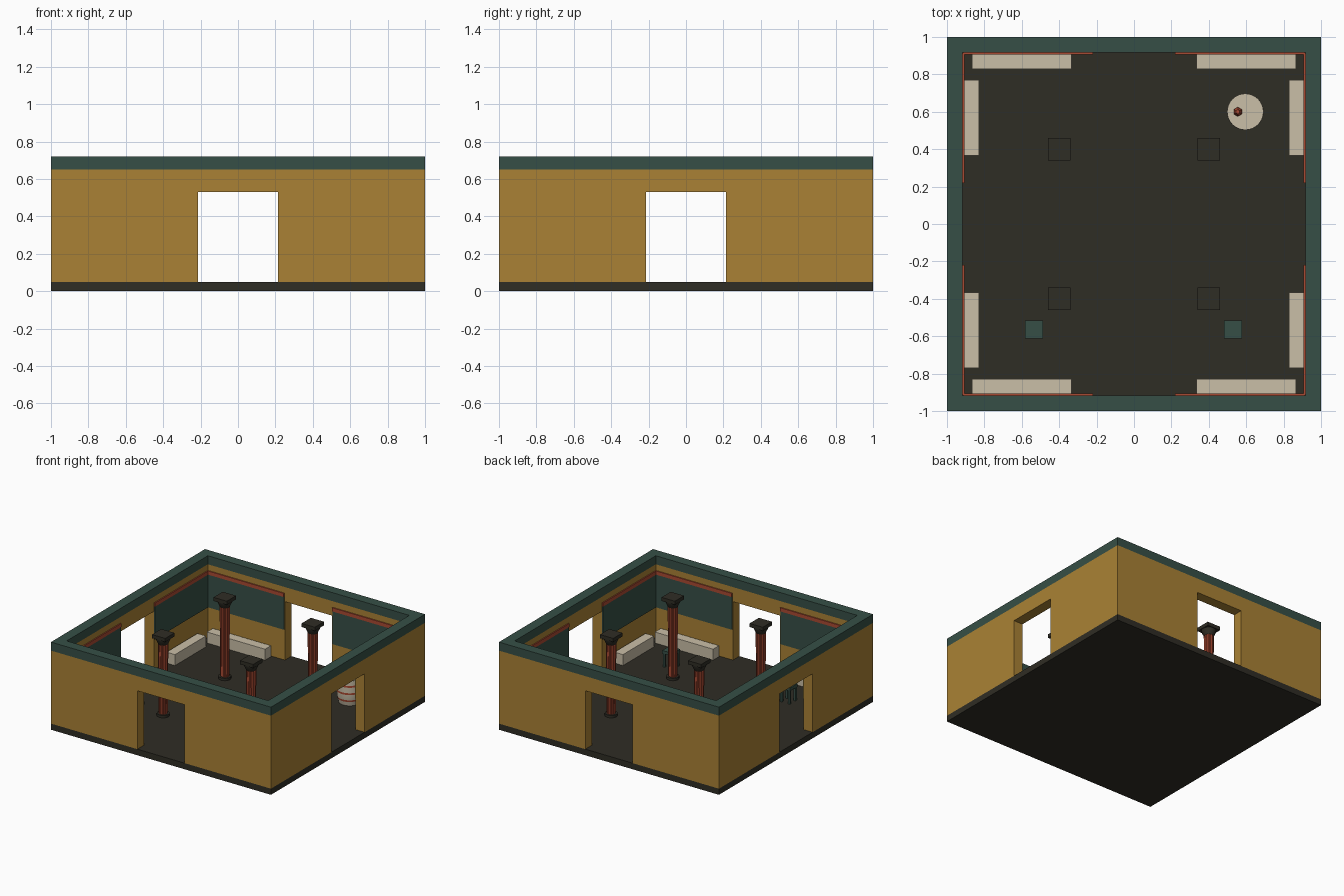
import bpy, bmesh, math
from mathutils import Matrix

if "Cube" in bpy.data.objects:
    bpy.data.objects.remove(bpy.data.objects["Cube"])


def material(name, rgb):
    m = bpy.data.materials.new(name)
    m.diffuse_color = (*rgb, 1.0)
    m.use_nodes = True
    m.node_tree.nodes["Principled BSDF"].inputs["Base Color"].default_value = m.diffuse_color
    return m


OCHRE = material("ochre plaster", (0.40, 0.222, 0.035))
GREEN = material("dark green", (0.037, 0.078, 0.061))
CREAM = material("cream stone", (0.59, 0.52, 0.39))
DARK = material("dark stone", (0.028, 0.026, 0.018))
RED = material("brick red", (0.40, 0.068, 0.032))


def finish(bm, name, *mats):
    bmesh.ops.recalc_face_normals(bm, faces=bm.faces)
    me = bpy.data.meshes.new(name)
    bm.to_mesh(me)
    bm.free()
    for m in mats:
        me.materials.append(m)
    ob = bpy.data.objects.new(name, me)
    bpy.context.collection.objects.link(ob)
    return ob


def smooth(ob, angle=35):
    bpy.ops.object.select_all(action='DESELECT')
    ob.select_set(True)
    bpy.context.view_layer.objects.active = ob
    bpy.ops.object.shade_smooth_by_angle(angle=math.radians(angle))


def box(name, x0, x1, y0, y1, z0, z1, mat):
    bm = bmesh.new()
    mtx = (Matrix.Translation(((x0 + x1) / 2, (y0 + y1) / 2, (z0 + z1) / 2))
           @ Matrix.Diagonal((abs(x1 - x0), abs(y1 - y0), z1 - z0, 1)))
    bmesh.ops.create_cube(bm, size=1, matrix=mtx)
    return finish(bm, name, mat)


def lathe(name, profile, sides, x, y, *mats, closed=False, turn=0.0, flute=0.0, rule=None):
    """Revolve (radius, z) points; flute pulls every second vertex inward."""
    bm = bmesh.new()
    rings = []
    for r, z in profile:
        ring = []
        for i in range(sides):
            a = turn + 2 * math.pi * i / sides
            q = r - (flute if i % 2 else 0)
            ring.append(bm.verts.new((x + q * math.cos(a), y + q * math.sin(a), z)))
        rings.append(ring)
    pairs = list(zip(rings, rings[1:]))
    if closed:
        pairs.append((rings[-1], rings[0]))
    else:
        bm.faces.new(rings[0])
        bm.faces.new(rings[-1])
    for lo, hi in pairs:
        for i in range(sides):
            j = (i + 1) % sides
            bm.faces.new((lo[i], lo[j], hi[j], hi[i]))
    if rule:
        for f in bm.faces:
            f.material_index = rule(f)
    return finish(bm, name, *mats)


def wall(name, half, turns):
    """Wall with a central doorway: one outline extruded through its thickness."""
    d, top = 0.215, 0.53
    pts = [(-half, 0.05), (-d, 0.05), (-d, top), (d, top),
           (d, 0.05), (half, 0.05), (half, 0.65), (-half, 0.65)]
    bm = bmesh.new()
    face = bm.faces.new([bm.verts.new((px, -1.0, pz)) for px, pz in pts])
    new = bmesh.ops.extrude_face_region(bm, geom=[face])["geom"]
    bmesh.ops.translate(bm, vec=(0, 1 - IN, 0),
                        verts=[v for v in new if isinstance(v, bmesh.types.BMVert)])
    bmesh.ops.rotate(bm, verts=bm.verts, matrix=Matrix.Rotation(turns * math.pi / 2, 3, 'Z'))
    return finish(bm, name, OCHRE)


IN = 0.916  # inner face of the walls
R2 = math.sqrt(2)

# Floor, walls and coping
box("floor_slab", -1, 1, -1, 1, 0, 0.05, DARK)
for k, (side, half) in enumerate([("front", 1), ("right", IN), ("back", 1), ("left", IN)]):
    wall(side + "_wall", half, k)
lathe("wall_coping", [(R2, 0.65), (R2, 0.72), (IN * R2, 0.72), (IN * R2, 0.65)],
      4, 0, 0, GREEN, closed=True, turn=math.pi / 4)

# Painted panels, red borders and benches, mirrored to every half wall
for s in (-1, 1):
    for t in (-1, 1):
        box("end_panel", s * 0.22, s * 0.912, t * (IN - 0.006), t * IN, 0.30, 0.57, GREEN)
        box("end_border", s * 0.22, s * 0.914, t * (IN - 0.009), t * IN, 0.57, 0.60, RED)
        box("side_panel", s * (IN - 0.006), s * IN, t * 0.22, t * 0.912, 0.30, 0.57, GREEN)
        box("side_border", s * (IN - 0.009), s * IN, t * 0.22, t * 0.914, 0.57, 0.60, RED)
        box("end_bench", s * 0.335, s * 0.865, t * 0.83, t * 0.907, 0.05, 0.14, CREAM)
        box("side_bench", s * 0.83, s * 0.907, t * 0.367, t * 0.77, 0.05, 0.14, CREAM)

        # Column: round base, fluted shaft widening upward, cushion and square top
        x, y = s * 0.4, t * 0.4
        smooth(lathe("column_base", [(0.048, 0.05), (0.048, 0.07)], 20, x, y, DARK))
        lathe("column_shaft", [(0.034, 0.07), (0.039, 0.65)], 24, x, y, RED, flute=0.005)
        smooth(lathe("column_cushion", [(0.038, 0.64), (0.044, 0.655), (0.054, 0.675),
                                        (0.056, 0.69)], 20, x, y, DARK))
        box("column_top", x - 0.06, x + 0.06, y - 0.06, y + 0.06, 0.69, 0.72, DARK)

# Two four-legged stools
for cx in (-0.535, 0.53):
    cy, h = -0.565, 0.048
    box("stool_seat", cx - h, cx + h, cy - h, cy + h, 0.16, 0.185, GREEN)
    for s in (-1, 1):
        for t in (-1, 1):
            lx, ly = cx + s * 0.036, cy + t * 0.036
            box("stool_leg", lx - 0.009, lx + 0.009, ly - 0.009, ly + 0.009, 0.05, 0.16, GREEN)

# Round striped stand with a flat top
BANDS = [(0.085, 0.10), (0.145, 0.16), (0.205, 0.22)]
heights = [(0.083, 0.05), (0.091, 0.085), (0.094, 0.10), (0.098, 0.145), (0.098, 0.16),
           (0.098, 0.205), (0.098, 0.22), (0.097, 0.26)]
smooth(lathe("round_stand", heights, 32, 0.595, 0.6, CREAM, RED,
             rule=lambda f: int(any(a < f.calc_center_median().z < b for a, b in BANDS)
                                and abs(f.normal.z) < 0.9 and len(f.verts) == 4)))

# Small cup on the stand
lathe("small_cup", [(0.018, 0.26), (0.025, 0.285), (0.014, 0.31), (0.012, 0.32)],
      6, 0.555, 0.6, RED, turn=math.pi / 6)
